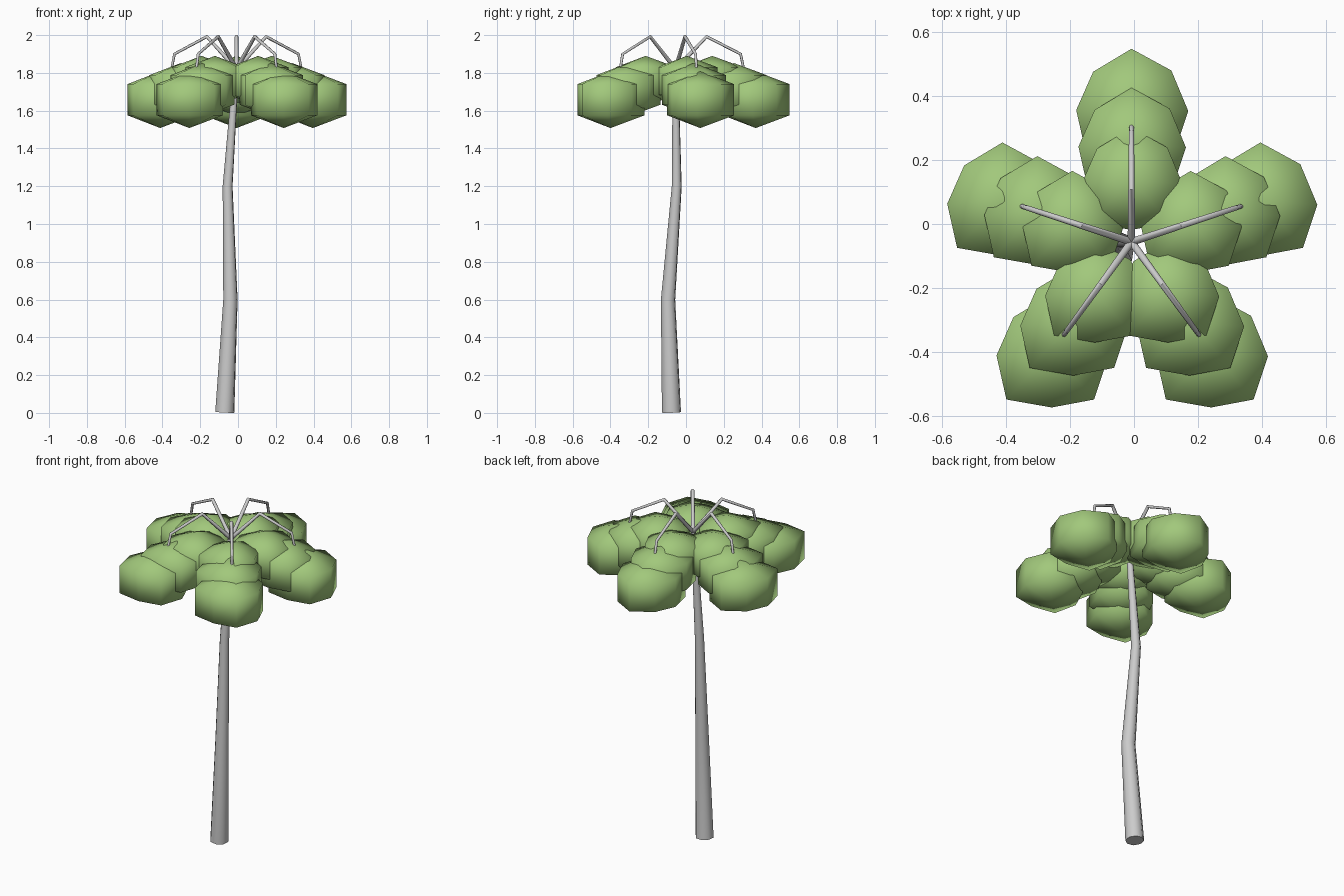
import bpy, bmesh, math

if "Cube" in bpy.data.objects:
    bpy.data.objects.remove(bpy.data.objects["Cube"])

leaf_mat = bpy.data.materials.new("leaf_green")
leaf_mat.diffuse_color = (0.36, 0.58, 0.2, 1)
leaf_mat.use_nodes = True
leaf_mat.node_tree.nodes["Principled BSDF"].inputs["Base Color"].default_value = leaf_mat.diffuse_color


def tube(name, points):
    """Tapered tube through (x, y, z, radius) points, as a mesh."""
    cu = bpy.data.curves.new(name, 'CURVE')
    cu.dimensions = '3D'
    cu.bevel_depth = 1.0
    cu.bevel_resolution = 2
    cu.use_fill_caps = True
    sp = cu.splines.new('POLY')
    sp.points.add(len(points) - 1)
    for p, (x, y, z, r) in zip(sp.points, points):
        p.co = (x, y, z, 1)
        p.radius = r
    ob = bpy.data.objects.new(name, cu)
    bpy.context.collection.objects.link(ob)
    bpy.ops.object.select_all(action='DESELECT')
    ob.select_set(True)
    bpy.context.view_layer.objects.active = ob
    bpy.ops.object.convert(target='MESH')
    bpy.ops.object.shade_smooth_by_angle(angle=math.radians(60))
    return ob


# Plan outline of one leaf clump, apex towards +y
OUTLINE = [(0, .18), (-.12, .108), (-.173, -.012), (-.142, -.15),
           (0, -.175), (.133, -.15), (.178, -.015), (.125, .112)]


def clump(name, x, y, z, s, h):
    bm = bmesh.new()
    low = [bm.verts.new((x + a * s, y + b * s, z - h * .55)) for a, b in OUTLINE]
    high = [bm.verts.new((x + a * s, y + b * s, z + h * .55)) for a, b in OUTLINE]
    bottom = bm.verts.new((x, y, z - h))
    top = bm.verts.new((x, y, z + h))
    n = len(OUTLINE)
    for i in range(n):
        j = (i + 1) % n
        bm.faces.new((low[i], low[j], high[j], high[i]))
        bm.faces.new((high[i], high[j], top))
        bm.faces.new((low[j], low[i], bottom))
    bmesh.ops.recalc_face_normals(bm, faces=bm.faces)
    for f in bm.faces:
        f.smooth = True
    me = bpy.data.meshes.new(name)
    bm.to_mesh(me)
    bm.free()
    me.materials.append(leaf_mat)
    bpy.context.collection.objects.link(bpy.data.objects.new(name, me))


# Bent trunk
tube("trunk", [(-.07, -.077, .003, .052), (-.04, -.095, .6, .039),
               (-.055, -.049, 1.2, .027), (-.01, -.056, 1.83, .015)])

# Five drooping branches, each carrying three leaf clumps
CX, CY = -.008, -.056
for k in range(5):
    a = math.radians(18 + 72 * k)
    c, s = math.cos(a), math.sin(a)
    path = [(0, 1.82, .012), (.165, 1.992, .010), (.345, 1.9, .008), (.368, 1.79, .007)]
    tube(f"branch_{k+1}", [(CX + r * c, CY + r * s, z, w) for r, z, w in path])
    clumps = [(.195, 1.757, .9, .133), (.31, 1.71, .96, .142), (.425, 1.658, 1.0, .15)]
    for i, (r, z, size, h) in enumerate(clumps):
        clump(f"leaf_clump_{k+1}_{i+1}", CX + r * c, CY + r * s, z, size, h)
